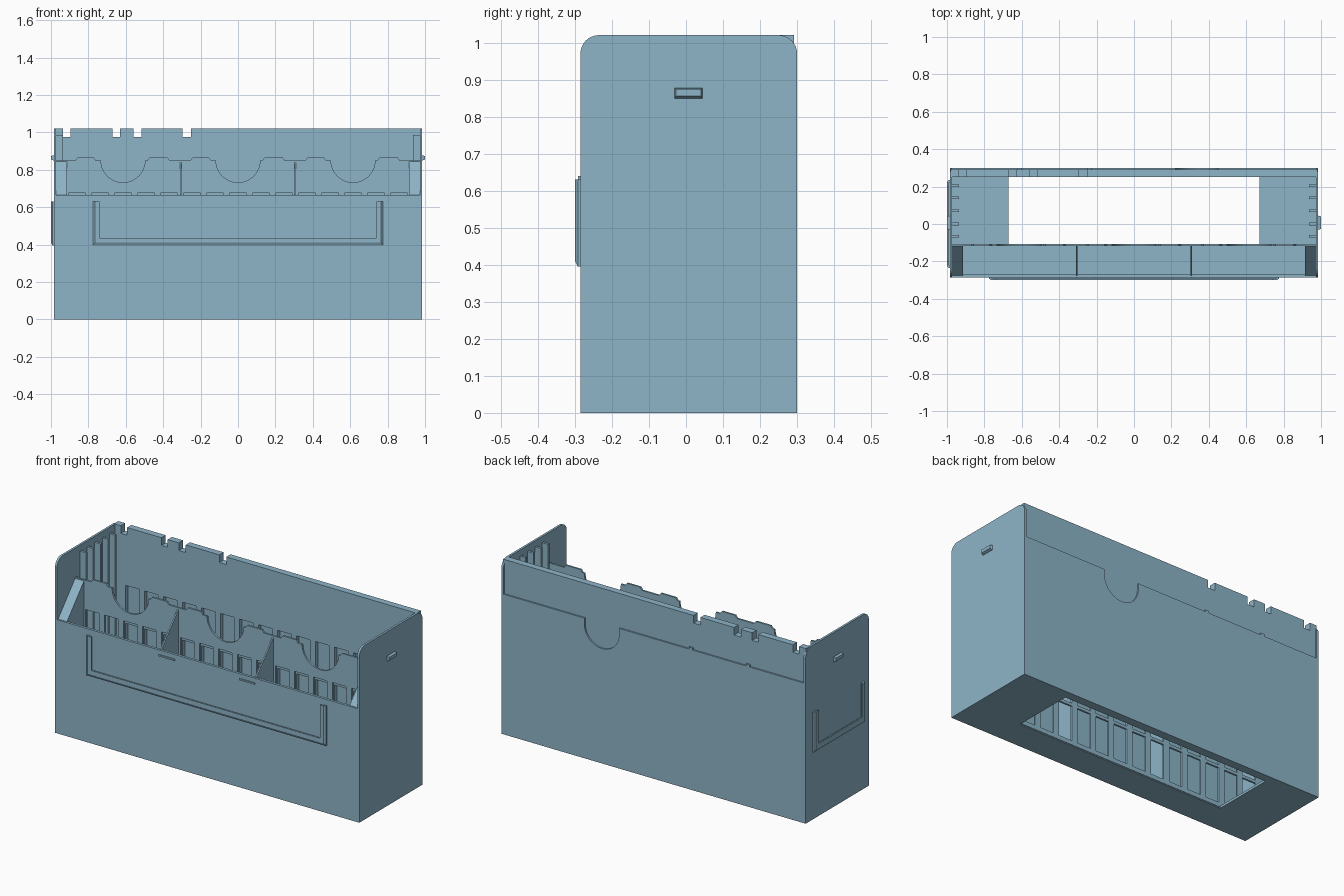
import bpy, bmesh, math
from mathutils import Matrix

if "Cube" in bpy.data.objects:
    bpy.data.objects.remove(bpy.data.objects["Cube"])

shell = bpy.data.materials.new("dusty_blue")
shell.diffuse_color = (0.27, 0.46, 0.58, 1)
shell.use_nodes = True
shell.node_tree.nodes["Principled BSDF"].inputs["Base Color"].default_value = shell.diffuse_color


def finish(name, bm):
    bmesh.ops.recalc_face_normals(bm, faces=bm.faces)
    me = bpy.data.meshes.new(name)
    bm.to_mesh(me)
    bm.free()
    me.materials.append(shell)
    ob = bpy.data.objects.new(name, me)
    bpy.context.collection.objects.link(ob)
    return ob


def prism(name, pts, axis, a, b, end_pts=None):
    """Extrude a profile from a to b; axis 'y' takes (x, z), axis 'x' takes (y, z)."""
    def place(p, d):
        return (p[0], d, p[1]) if axis == 'y' else (d, p[0], p[1])
    bm = bmesh.new()
    lo = [bm.verts.new(place(p, a)) for p in pts]
    hi = [bm.verts.new(place(p, b)) for p in (end_pts or pts)]
    bm.faces.new(lo)
    bm.faces.new(hi)
    n = len(pts)
    for i in range(n):
        j = (i + 1) % n
        bm.faces.new((lo[i], lo[j], hi[j], hi[i]))
    return finish(name, bm)


def add_box(bm, x0, x1, y0, y1, z0, z1):
    m = Matrix.Translation(((x0 + x1) / 2, (y0 + y1) / 2, (z0 + z1) / 2))
    m = m @ Matrix.Diagonal((x1 - x0, y1 - y0, z1 - z0, 1))
    bmesh.ops.create_cube(bm, size=1, matrix=m)


def boxes(name, items):
    bm = bmesh.new()
    for it in items:
        add_box(bm, *it)
    return finish(name, bm)


def arc(cx, cz, r, a0, a1, n):
    return [(cx + r * math.cos(math.radians(a0 + (a1 - a0) * i / n)),
             cz + r * math.sin(math.radians(a0 + (a1 - a0) * i / n))) for i in range(n + 1)]


def cut(ob, cutter):
    cutter.hide_render = True
    cutter.hide_viewport = True
    mod = ob.modifiers.new("cut", 'BOOLEAN')
    mod.operation = 'DIFFERENCE'
    mod.solver = 'EXACT'
    mod.object = cutter


def windows(name, y0, y1):
    """Three rows of fifteen rectangular openings."""
    return boxes(name, [(i * 0.123 - 0.043, i * 0.123 + 0.043, y0, y1, z, z + 0.205)
                        for i in range(-7, 8) for z in (0.03, 0.252, 0.474)])


# Side walls with rounded upper corners
side = ([(-0.285, 0), (0.30, 0)] + arc(0.25, 0.97, 0.05, 0, 90, 8)
        + arc(-0.235, 0.97, 0.05, 90, 180, 8))
for s, label in ((-1, "left"), (1, "right")):
    prism(label + "_wall", side, 'x', s * 0.985, s * 0.972)
    # Vertical guide fins inside each side wall
    xa, xb = sorted((s * 0.975, s * 0.935))
    boxes(label + "_guide_fins", [(xa, xb, y - 0.007, y + 0.007, 0.01, 0.985)
                                  for y in (-0.065, 0.0, 0.07, 0.14, 0.205)])
    # Sloped end block of the tray
    xa, xb = sorted((s * 0.975, s * 0.915))
    prism(label + "_tray_end", [(-0.275, 0.01), (-0.112, 0.01), (-0.112, 0.85), (-0.275, 0.665)],
          'x', xa, xb)
    # Raised latch on the outside
    prism(label + "_latch", [(-0.032, 0.847), (0.046, 0.847), (0.046, 0.878), (-0.032, 0.878)],
          'x', s * 0.98, s * 1.0,
          [(-0.027, 0.855), (0.041, 0.855), (0.041, 0.874), (-0.027, 0.874)])

# Front wall and base with its rectangular opening
boxes("front_wall", [(-0.98, 0.98, -0.285, -0.27, 0, 0.665)])
boxes("base", [(-0.98, -0.67, -0.28, 0.295, 0, 0.014), (0.67, 0.98, -0.28, 0.295, 0, 0.014),
               (-0.67, 0.67, -0.28, -0.11, 0, 0.014), (-0.67, 0.67, 0.25, 0.295, 0, 0.014)])

# Back wall: notched upper edge, window recesses on the inside
top = [(-0.98, 0.005), (-0.98, 1.02)]
for x0, x1 in ((-0.935, -0.895), (-0.672, -0.632), (-0.56, -0.515), (-0.297, -0.252)):
    top += [(x0, 1.02), (x0, 0.975), (x1, 0.975), (x1, 1.02)]
top += [(0.98, 1.02), (0.98, 0.005)]
back = prism("back_wall", top, 'y', 0.252, 0.291)
cut(back, windows("back_window_cutter", 0.2, 0.275))

# Outer back panel with a finger notch
outer = ([(-0.98, 0), (-0.98, 0.82)] + arc(0.335, 0.785, 0.113, 180, 360, 20))
outer.insert(2, (0.222, 0.82))
outer += [(0.448, 0.82), (0.98, 0.82), (0.98, 0)]
prism("back_panel", outer, 'y', 0.29, 0.30)
boxes("back_panel_clips", [(x - 0.012, x + 0.012, 0.285, 0.30, 0.815, 0.832)
                           for x in (-0.24, -0.61)])

# Inner partition: scooped top edge with small raised tabs, window grid
edge = [(-0.972, 0.005), (-0.972, 0.85)]
for c in (-0.615, 0, 0.615):
    for t0, t1 in ((c - 0.255, c - 0.145),):
        edge += [(t0, 0.85), (t0 + 0.012, 0.866), (t1 - 0.012, 0.866), (t1, 0.85)]
    edge += arc(c, 0.85, 0.118, 180, 360, 24)
    t0, t1 = c + 0.13, c + 0.25
    edge += [(t0, 0.85), (t0 + 0.012, 0.866), (t1 - 0.012, 0.866), (t1, 0.85)]
edge += [(0.972, 0.85), (0.972, 0.005)]
part = prism("partition", edge, 'y', -0.118, -0.107)
cut(part, windows("partition_window_cutter", -0.15, -0.08))

# Tray dividers with sloping tops
for x, label in ((-0.307, "left"), (0.307, "right")):
    prism(label + "_divider", [(-0.275, 0.01), (-0.112, 0.01), (-0.112, 0.845), (-0.275, 0.665)],
          'x', x - 0.004, x + 0.004)


def frame(half, z0, z1, w, bottom):
    """U-shaped outline open at the top."""
    return [(-half, z1), (-half, z0), (half, z0), (half, z1), (half - w, z1),
            (half - w, bottom), (-half + w, bottom), (-half + w, z1)]


# Label holders: a slim rail carrying a wider lip
for name, half, axis, base, mid in (("front", 0.775, 'y', -0.28, -0.292),
                                    ("side", 0.235, 'x', -0.98, -0.992)):
    out = mid - 0.008
    prism(name + "_label_rail", frame(half, 0.395, 0.63, 0.015, 0.41), axis, base, mid)
    prism(name + "_label_lip", frame(half, 0.395, 0.63, 0.035, 0.435), axis, mid, out,
          frame(half - 0.01, 0.41, 0.63, 0.025, 0.435))

# Small stops above the front label holder
boxes("label_stops", [(x - 0.05, x + 0.05, -0.291, -0.28, 0.63, 0.639) for x in (-0.26, 0.26)])
